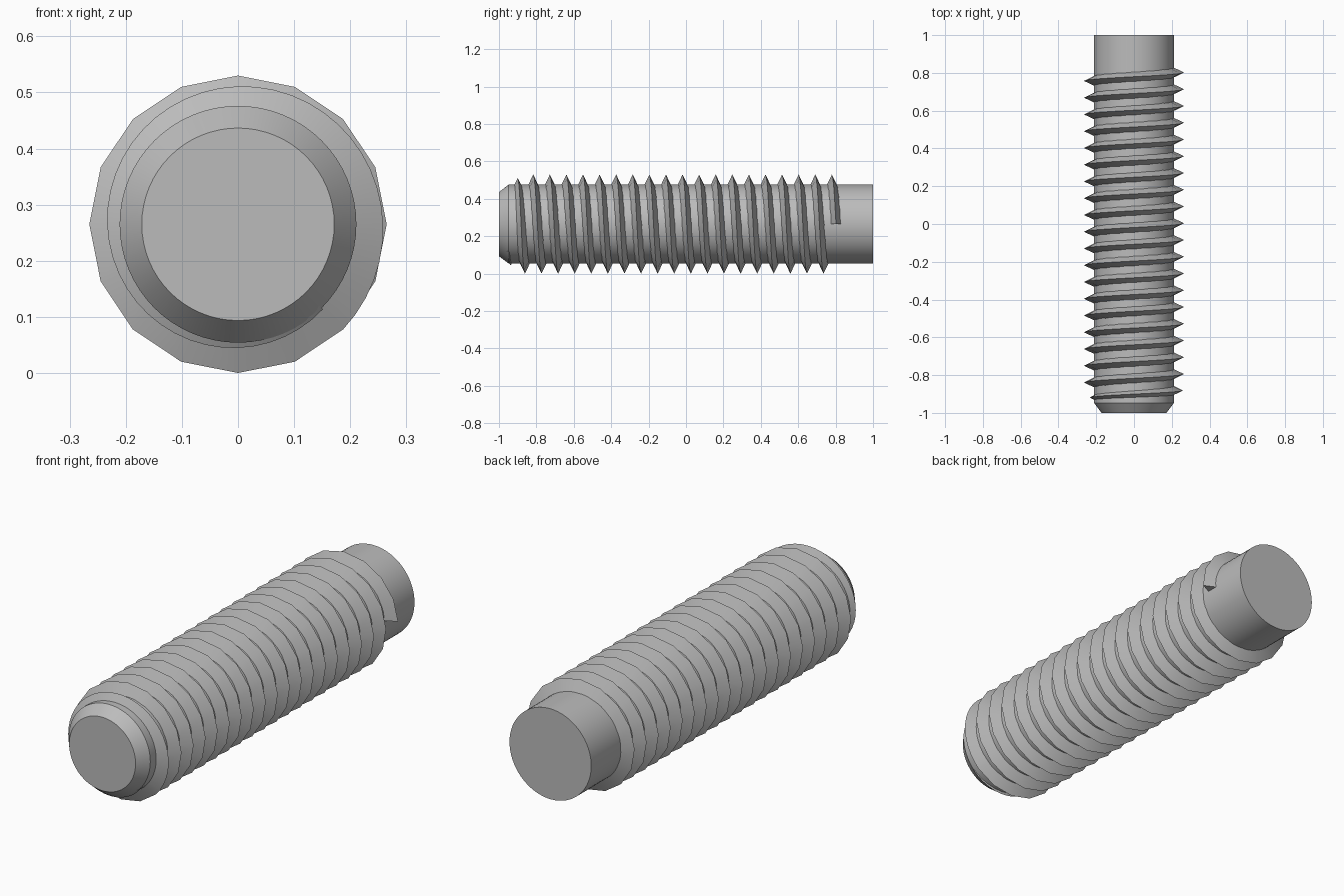
import bpy, bmesh, math

if "Cube" in bpy.data.objects:
    bpy.data.objects.remove(bpy.data.objects["Cube"])

CZ = 0.265          # axis height
CORE, TIP = 0.211, 0.265
PITCH = 0.0887
START_Y = 0.802

steel = bpy.data.materials.new("grey steel")
steel.diffuse_color = (0.5, 0.5, 0.5, 1)
steel.use_nodes = True
steel.node_tree.nodes["Principled BSDF"].inputs["Base Color"].default_value = steel.diffuse_color


def add_object(name, bm):
    bmesh.ops.recalc_face_normals(bm, faces=bm.faces[:])
    me = bpy.data.meshes.new(name)
    bm.to_mesh(me)
    bm.free()
    me.materials.append(steel)
    ob = bpy.data.objects.new(name, me)
    bpy.context.collection.objects.link(ob)
    bpy.ops.object.select_all(action='DESELECT')
    ob.select_set(True)
    bpy.context.view_layer.objects.active = ob
    bpy.ops.object.shade_smooth_by_angle(angle=math.radians(30))
    return ob


def skin(bm, rings, closed_rings=True):
    # join consecutive rings with quads and cap both ends
    for a, b in zip(rings, rings[1:]):
        n = len(a)
        for i in range(n):
            j = (i + 1) % n
            bm.faces.new((a[i], a[j], b[j], b[i]))
    bm.faces.new(rings[0])
    bm.faces.new(rings[-1])


def point(bm, r, a, y):
    return bm.verts.new((r * math.cos(a), y, CZ + r * math.sin(a)))


# shank with chamfered front end
bm = bmesh.new()
N = 64
skin(bm, [[point(bm, r, 2 * math.pi * i / N, y) for i in range(N)]
          for y, r in ((-1, 0.1715), (-0.948, CORE), (1, CORE))])
add_object("shank", bm)

# V thread: 16 steps per turn, then one finer tapering turn at the front
stations = []       # angle, y, tip radius, half width at the shank surface
TURNS = 18.875
steps = round(TURNS * 16)
for i in range(steps + 1):
    t = i / 16
    stations.append((t * 2 * math.pi, START_Y - PITCH * t, TIP, 0.026))
a0, y0 = stations[-1][:2]
for i in range(1, 49):
    t = i / 48
    stations.append((a0 + t * 2 * math.pi, y0 - 0.075 * t,
                     TIP + (0.214 - TIP) * t, 0.026 + (0.003 - 0.026) * t))

bm = bmesh.new()
ROOT = 0.195        # buried below the shank surface
rings = []
for a, y, tip, half in stations:
    w = half * (tip - ROOT) / (tip - CORE)
    w = min(w, 0.036)
    rings.append([point(bm, ROOT, a, y - w), point(bm, tip, a, y),
                  point(bm, ROOT, a, y + w)])
skin(bm, rings)
add_object("thread", bm)
